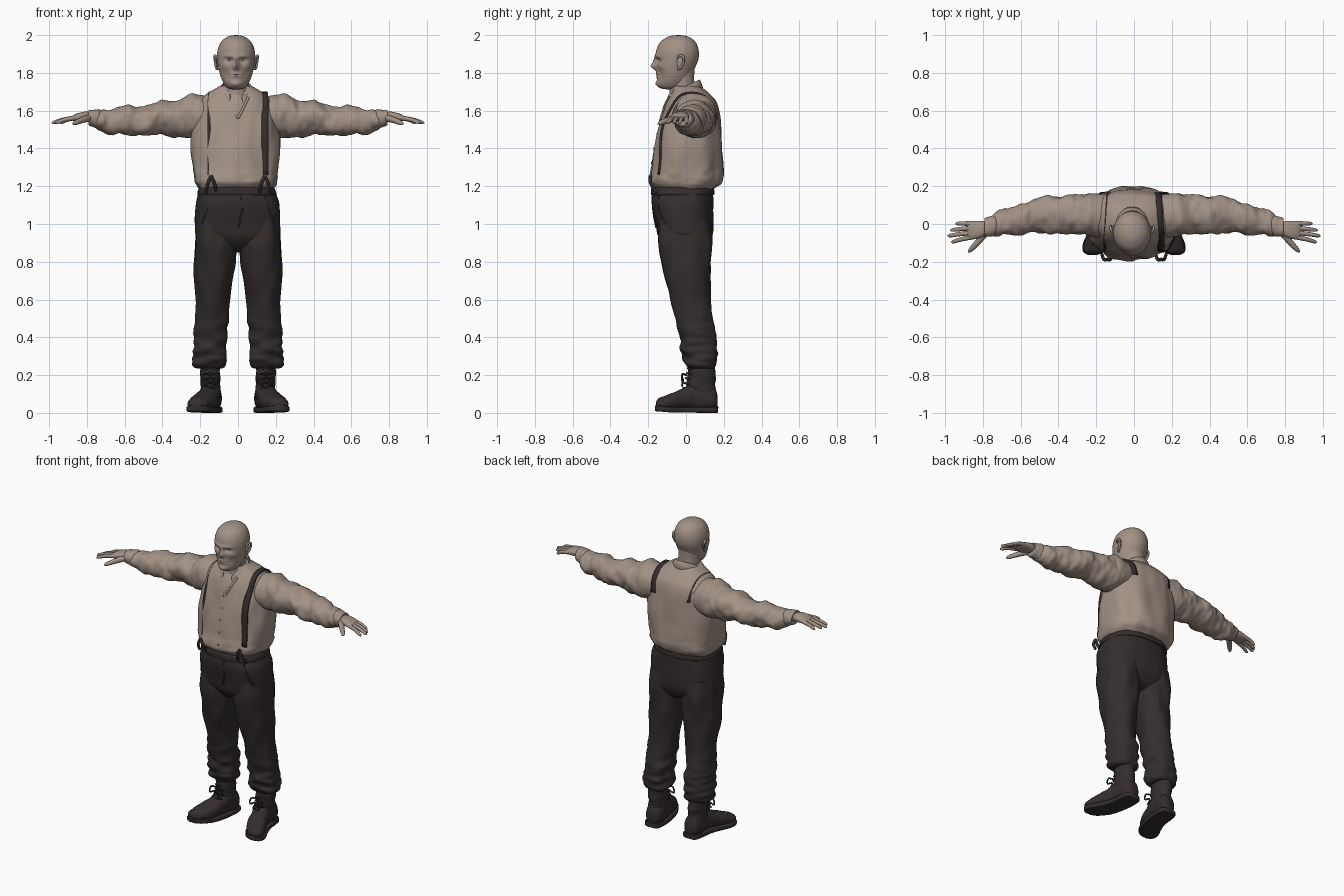
import bpy, bmesh, math
from math import cos, sin, pi, exp, radians
from mathutils import Vector, noise
from mathutils.bvhtree import BVHTree

if "Cube" in bpy.data.objects:
    bpy.data.objects.remove(bpy.data.objects["Cube"])


def material(name, rgb):
    m = bpy.data.materials.new(name)
    m.use_nodes = True
    m.diffuse_color = (*rgb, 1)
    m.node_tree.nodes["Principled BSDF"].inputs["Base Color"].default_value = (*rgb, 1)
    return m


BEIGE = material("warm beige", (.36, .285, .235))
DARK = material("dark brown grey", (.034, .026, .026))
trees, parts = {}, []


def build(name, rings, mat, mirror=False, closed=True, thick=0):
    """Join rings of points into a skin, capped when closed."""
    bm = bmesh.new()
    rows = [[bm.verts.new(p) for p in r] for r in rings]
    n = len(rows[0])
    for a, b in zip(rows, rows[1:]):
        for i in range(n if closed else n - 1):
            j = (i + 1) % n
            bm.faces.new((a[i], a[j], b[j], b[i]))
    if closed:
        bm.faces.new(rows[0])
        bm.faces.new(rows[-1])
    bmesh.ops.recalc_face_normals(bm, faces=bm.faces)
    trees[name] = BVHTree.FromBMesh(bm)
    mesh = bpy.data.meshes.new(name)
    bm.to_mesh(mesh)
    bm.free()
    mesh.materials.append(mat)
    ob = bpy.data.objects.new(name, mesh)
    bpy.context.collection.objects.link(ob)
    if thick:
        ob.modifiers.new("thickness", "SOLIDIFY").thickness = thick
    if mirror:
        ob.modifiers.new("mirror", "MIRROR").use_mirror_merge = False
    parts.append(ob)
    return ob


def spline(rows, steps):
    """Smooth in-between rows of any length."""
    out, last = [], len(rows) - 1
    for i in range(last):
        quad = [rows[max(i - 1, 0)], rows[i], rows[i + 1], rows[min(i + 2, last)]]
        for s in range(steps):
            t = s / steps
            out.append([b + t / 2 * (c - a + t * (2*a - 5*b + 4*c - d + t * (3*(b - c) + d - a)))
                        for a, b, c, d in zip(*quad)])
    return out + [list(rows[-1])]


def loft(name, mat, rows, axis=2, steps=6, seg=40, power=2, warp=None, mirror=False):
    """Rows hold: place on axis, ring centre (two), ring radii (two)."""
    rings = []
    for t, cu, cv, ru, rv in spline(rows, steps):
        ring = []
        for k in range(seg):
            c, s = cos(2 * pi * k / seg), sin(2 * pi * k / seg)
            u = math.copysign(abs(c) ** (2 / power), c) * max(ru, .001)
            v = math.copysign(abs(s) ** (2 / power), s) * max(rv, .001)
            place = lambda a, b, h: Vector([(h, a, b), (a, h, b), (a, b, h)][axis])
            p, n = place(cu + u, cv + v, t), place(c, s, 0)
            ring.append(p + n * warp(p, n) if warp else p)
        rings.append(ring)
    return build(name, rings, mat, mirror)


def tube(name, mat, path, radii, mirror=False, steps=4, seg=10):
    rings = []
    pts = spline([(*p, r) for p, r in zip(path, radii)], steps)
    for i, (*p, r) in enumerate(pts):
        a, b = pts[max(i - 1, 0)][:3], pts[min(i + 1, len(pts) - 1)][:3]
        q = (Vector(b) - Vector(a)).to_track_quat("Z", "Y")
        rings.append([Vector(p) + q @ Vector((r * cos(2*pi*k/seg), r * sin(2*pi*k/seg), 0))
                      for k in range(seg)])
    return build(name, rings, mat, mirror)


def folds(amount, fx, fy, fz):
    return lambda p, n: amount * noise.noise(Vector((p.x * fx, p.y * fy, p.z * fz)))


def bell(d, w):
    return exp(-(d / w) ** 2)


# Head with a modelled face
def face(p, n):
    if n.y > .2:
        return 0
    x, z = abs(p.x + .01), p.z
    d = .026 * bell(x, .014) * bell(z - 1.833, .018) + .014 * bell(x, .011) * bell(z - 1.86, .025)
    d += .008 * bell(x - .03, .03) * bell(z - 1.888, .012)
    d -= .015 * bell(x - .036, .018) * bell(z - 1.866, .013)
    d += .006 * bell(x - .058, .02) * bell(z - 1.835, .02)
    d += .008 * bell(x, .028) * bell(z - 1.787, .014) - .008 * bell(x, .026) * bell(z - 1.786, .004)
    d += .012 * bell(x, .028) * bell(z - 1.74, .016)
    return d - .005 * bell(x - .05, .018) * bell(z - 1.79, .03)


HX = -.01
loft("head", BEIGE, [(z, HX, y, a, b) for z, y, a, b in (
    (2, -.04, .004, .005), (1.993, -.04, .042, .05), (1.965, -.043, .079, .092),
    (1.92, -.045, .098, .112), (1.87, -.047, .1, .112), (1.82, -.055, .092, .1),
    (1.78, -.063, .082, .09), (1.745, -.07, .066, .08), (1.72, -.075, .044, .06),
    (1.712, -.08, .01, .015))], steps=10, seg=72, warp=face)
loft("neck", BEIGE, [(1.6, HX, 0, .085, .085), (1.68, HX, -.015, .07, .072),
                     (1.75, HX, -.022, .066, .066), (1.83, HX, -.025, .07, .07)])
for side, label in ((1, "left"), (-1, "right")):
    x = HX + side * .1
    tube(label + "_ear_rim", BEIGE, [(x - side * .006, -.045, 1.865), (x + side * .008, -.04, 1.888),
         (x + side * .014, -.018, 1.888), (x + side * .012, -.012, 1.86),
         (x + side * .004, -.03, 1.825), (x - side * .006, -.045, 1.818)],
         (.004, .006, .007, .006, .007, .004))
    loft(label + "_ear", BEIGE, [(1.82, x, -.038, .003, .005), (1.85, x, -.03, .007, .018),
                                 (1.88, x, -.028, .007, .018), (1.892, x, -.028, .003, .008)], seg=16)
    loft(label + "_eye", BEIGE, [(1.856, HX + side * .036, -.127, .003, .003),
         (1.866, HX + side * .036, -.127, .015, .012), (1.876, HX + side * .036, -.127, .003, .003)], seg=16)

# Shirt body with a raised button placket
crease = folds(.014, 14, 14, 5)


def shirt_warp(p, n):
    placket = .006 if n.y < 0 and abs(p.x + .012) < .02 else 0
    hem = .007 * noise.noise(p * 28) * bell(p.z - 1.24, .06)
    return placket + hem + crease(p, n) * min(1, (1.74 - p.z) * 5)


loft("shirt_body", BEIGE, [(z, -.012, y, a, b) for z, y, a, b in (
    (1.16, -.02, .165, .13), (1.195, -.01, .2, .168), (1.23, -.002, .218, .192),
    (1.3, .006, .228, .185), (1.4, .012, .238, .175), (1.5, .02, .23, .166),
    (1.58, .028, .215, .153), (1.64, .03, .195, .135), (1.68, .025, .165, .108),
    (1.71, .015, .12, .085), (1.73, 0, .085, .07))], seg=72, power=2.5, warp=shirt_warp)

# Sleeves and cuffs
big, fine = folds(.02, 14, 5, 9), folds(.009, 34, 14, 20)
loft("sleeve", BEIGE, [(.08, .04, 1.57, .09, .08), (.18, .045, 1.573, .118, .108),
     (.26, .05, 1.573, .11, .11), (.35, .05, 1.56, .1, .097), (.45, .046, 1.553, .095, .087),
     (.55, .036, 1.55, .085, .078), (.65, .022, 1.546, .075, .071), (.71, .008, 1.545, .068, .066),
     (.745, -.004, 1.552, .053, .052), (.75, -.006, 1.553, .04, .04)], axis=0, steps=9, seg=48, mirror=True,
     warp=lambda p, n: (big(p, n) + fine(p, n)) * min(1, max(0, p.x - .14) * 8))
loft("cuff", BEIGE, [(.725, -.004, 1.553, .048, .047), (.74, -.008, 1.555, .056, .053),
     (.77, -.015, 1.56, .052, .046), (.79, -.02, 1.564, .047, .041), (.788, -.02, 1.564, .035, .028)],
     axis=0, mirror=True, warp=folds(.006, 20, 20, 20))

# Hands
loft("palm", BEIGE, [(.74, -.015, 1.56, .034, .026), (.78, -.022, 1.568, .034, .024),
     (.81, -.028, 1.57, .044, .025), (.85, -.033, 1.565, .048, .021), (.875, -.034, 1.56, .043, .014),
     (.885, -.034, 1.558, .03, .006)], axis=0, power=2.4, mirror=True)
for label, y0, x1, y1 in (("little", .003, .945, .002), ("ring", -.021, .972, -.032),
                          ("middle", -.045, .986, -.062), ("index", -.068, .968, -.094)):
    tube(label + "_finger", BEIGE, [(.85, y0, 1.564), ((.86 + x1) / 2, (y0 + y1) / 2, 1.553),
         (x1 - .012, y1, 1.538), (x1, y1, 1.534)], (.013, .0115, .009, .002), True)
tube("thumb", BEIGE, [(.785, -.045, 1.562), (.825, -.095, 1.55), (.862, -.135, 1.535),
     (.875, -.15, 1.53)], (.02, .016, .012, .003), True)

# Folded collar, open at the throat
collar = []
for grow, drop in ((.95, -.035), (1.02, .012), (1.1, .006), (1.32, -.048)):
    ring = []
    for k in range(41):
        a = radians(-158 + 316 * k / 40)
        tip = max(0, -cos(a)) * (grow - 1) * .12
        ring.append((HX + .08 * grow * sin(a), -.014 + .083 * grow * cos(a),
                     1.712 + .04 * cos(a) + drop - tip))
    collar.append(ring)
build("collar", collar, BEIGE, closed=False, thick=.007)


def hit(names, origin, way):
    """Nearest surface point seen along a ray."""
    found = [trees[n].ray_cast(origin, way) for n in names]
    found = [f for f in found if f[0]]
    return min(found, key=lambda f: f[3])[0] if found else None


def seam(name, mat, target, spots, radius, mirror=False):
    path = [hit([target], Vector((x, -1, z)), Vector((0, 1, 0))) for x, z in spots]
    path = [p for p in path if p]
    if len(path) > 1:
        tube(name, mat, path, [radius] * len(path), mirror)


seam("neck_opening", BEIGE, "shirt_body", [(.055, 1.67), (.03, 1.62), (.0, 1.56)], .007, True)
for k in range(5):
    z = 1.25 + .075 * k
    p = hit(["shirt_body"], Vector((-.012, -1, z)), Vector((0, 1, 0)))
    loft(f"button_{k + 1}", BEIGE, [(p.y + .004, p.x, z, .007, .007), (p.y - .004, p.x, z, .007, .007)],
         axis=1, steps=1, seg=12)

# Braces running over the shoulders, with clip tabs
left, right = [], []
for k in range(40):
    a = radians(-46 + 188 * k / 39)
    way = Vector((0, -cos(a), sin(a)))
    x = .143 - .02 * max(0, k - 22) / 17
    p = hit(["shirt_body", "sleeve"], Vector((x, .03, 1.45)) + way, -way)
    if p:
        p = p + way * .007
        left.append(p - Vector((.019, 0, 0)))
        right.append(p + Vector((.019, 0, 0)))
build("braces", [left, right], DARK, True, closed=False, thick=.012)
for label, dx in (("inner", -.03), ("outer", .028)):
    tube(label + "_brace_tab", DARK, [(.143, -.187, 1.255), (.143 + dx * .6, -.187, 1.215),
         (.143 + dx, -.155, 1.165)], (.009, .009, .008), True)

# Trousers
loft("trouser_hips", DARK, [(1.19, -.008, -.018, .19, .158), (1.15, -.005, -.018, .207, .162),
     (1.1, 0, -.018, .22, .164), (1, 0, -.008, .225, .152), (.93, 0, -.005, .215, .14),
     (.87, 0, 0, .13, .1), (.85, 0, 0, .05, .05)], seg=64, power=2.4, warp=folds(.01, 12, 12, 5))
loft("waistband", DARK, [(1.155, -.006, -.018, .2, .16), (1.158, -.006, -.018, .21, .168),
     (1.192, -.008, -.018, .199, .165), (1.194, -.008, -.018, .185, .15)], seg=64, power=2.4, steps=3)
long_folds, bunch = folds(.014, 14, 14, 6), folds(.022, 9, 9, 26)
loft("trouser_leg", DARK, [(1.02, .112, -.008, .105, .135), (.9, .115, -.005, .112, .144),
     (.8, .122, .002, .106, .132), (.7, .13, .01, .098, .12), (.6, .137, .025, .092, .105),
     (.5, .14, .042, .09, .097), (.4, .142, .06, .089, .095), (.32, .145, .072, .092, .097),
     (.265, .148, .075, .092, .093), (.24, .148, .078, .074, .076), (.235, .148, .08, .055, .06)],
     steps=9, seg=48, power=2.2, mirror=True,
     warp=lambda p, n: long_folds(p, n) + bunch(p, n) * bell(p.z - .33, .13))
seam("pocket_edge", DARK, "trouser_hips", [(.14, 1.15), (.165, 1.08), (.19, 1)], .005, True)
seam("fly_edge", DARK, "trouser_hips", [(.02, 1.15), (.02, 1.06), (.0, .98)], .005)

# Boots: shaft, foot, sole and laces
loft("boot_shaft", DARK, [(.3, .148, .085, .05, .068), (.22, .147, .083, .053, .072),
     (.15, .145, .08, .052, .076), (.08, .145, .085, .05, .075)], mirror=True, warp=folds(.006, 20, 20, 30))
foot = [(.166, .14, .06, .03, .035), (.15, .14, .075, .047, .06), (.1, .142, .08, .055, .07),
        (.04, .148, .085, .056, .07), (-.02, .165, .072, .061, .055), (-.07, .185, .06, .066, .046),
        (-.11, .203, .052, .063, .04), (-.145, .215, .046, .047, .03), (-.16, .22, .042, .02, .016)]
loft("boot_foot", DARK, foot, axis=1, mirror=True, power=2.3, warp=folds(.005, 20, 30, 20))
loft("boot_sole", DARK, [(y * 1.02, x, .016 + max(0, -y - .06) * .08, w + .006, .015)
                         for y, x, _, w, _ in foot], axis=1, mirror=True, power=7)
loft("boot_heel", DARK, [(0, .142, .112, .05, .056), (.035, .142, .112, .054, .06)], steps=1, mirror=True)
for k in range(5):
    y, z = -.014 + .006 * k, .125 + .026 * k
    tube(f"lace_{k + 1}", DARK, [(.115, y + .02, z), (.147, y, z + .008), (.18, y + .02, z)], [.005] * 3, True)
for label, s in (("inner", -1), ("outer", 1)):
    tube(label + "_bow", DARK, [(.147, 0, .2), (.147 + s * .035, -.02, .205), (.147 + s * .045, -.02, .165),
         (.147 + s * .01, -.014, .18), (.147 + s * .022, -.022, .14)], [.005] * 5, True)

# Soft shading with crisp edges
bpy.ops.object.select_all(action="DESELECT")
for ob in parts:
    ob.select_set(True)
bpy.context.view_layer.objects.active = parts[0]
bpy.ops.object.shade_smooth_by_angle(angle=radians(45))
